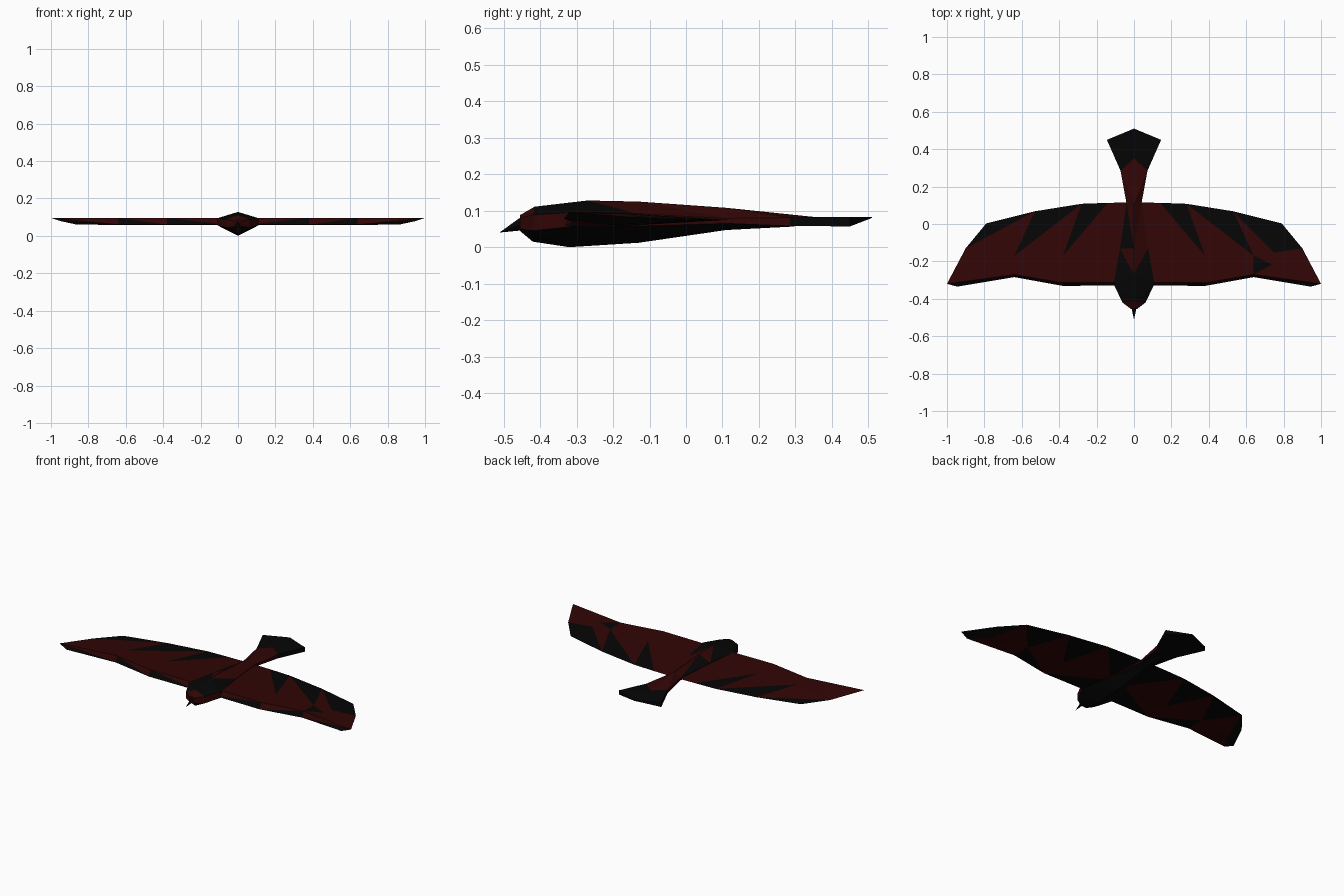
import bpy, bmesh

if "Cube" in bpy.data.objects:
    bpy.data.objects.remove(bpy.data.objects["Cube"])


def material(name, rgb):
    m = bpy.data.materials.new(name)
    m.diffuse_color = (*rgb, 1)
    m.use_nodes = True
    m.node_tree.nodes["Principled BSDF"].inputs["Base Color"].default_value = m.diffuse_color
    return m


BLACK, RED = 0, 1
MATS = [material("charcoal black", (0.0016, 0.0016, 0.0016)),
        material("dark red", (0.031, 0.0016, 0.0016))]


def build(name, points, faces):
    """Flat shaded mesh from a dict of points and (keys, colour) faces."""
    bm = bmesh.new()
    v = {k: bm.verts.new(p) for k, p in points.items()}
    for keys, colour in faces:
        f = bm.faces.new([v[k] for k in keys])
        f.material_index = colour
    bmesh.ops.recalc_face_normals(bm, faces=bm.faces)
    mesh = bpy.data.meshes.new(name)
    bm.to_mesh(mesh)
    bm.free()
    for m in MATS:
        mesh.materials.append(m)
    ob = bpy.data.objects.new(name, mesh)
    bpy.context.collection.objects.link(ob)
    return ob


# Wing points: T trailing edge, M middle, L leading edge; lower case is underneath
WING = {
    "T0": (.03, .115, .075), "N": (.14, .113, .075), "T1": (.28, .108, .075),
    "T2": (.53, .068, .075), "T3": (.79, .003, .076), "T4": (.90, -.13, .081),
    "M0": (.05, -.15, .088), "M1": (.38, -.17, .092), "M2": (.64, -.17, .092),
    "X": (.75, -.153, .087), "P": (.74, -.216, .092),
    "L0": (.05, -.312, .095), "L1": (.38, -.314, .096), "L2": (.64, -.27, .096),
    "L3": (1.0, -.32, .096),
    "m0": (.05, -.15, .059), "m1": (.38, -.17, .059), "m2": (.64, -.17, .059),
    "m3": (.86, -.20, .060),
    "l0": (.05, -.328, .060), "l1": (.38, -.331, .060), "l2": (.64, -.284, .060),
    "l3": (.945, -.335, .078),
}
# Upper feather wedges
TOP = """T0 N M1 M0 r/N T1 M1 k/T1 T2 M2 k/T1 M2 M1 r/T2 T3 T4 k/T2 X M2 r/
X T4 P r/M2 X P r/T4 L3 P r/P L3 L2 r/M0 M1 L1 L0 r/M1 M2 L2 L1 r/"""
PATCH_RIGHT = "T2 T4 X k/M2 P L2 k/"
PATCH_LEFT = "T2 T4 X r/M2 P L2 r/"
# Leading edge, tip and underside
UNDER = """L0 L1 l0 r/L1 l1 l0 k/L1 L2 l1 r/L2 l2 l1 k/L2 L3 l2 r/L3 l3 l2 k/
L3 l3 m3 k/L3 m3 T4 k/T0 N T1 m0 k/T1 m1 m0 r/T1 T2 m1 k/T2 m2 m1 r/T2 T3 m2 k/
T3 T4 m3 k/T3 m3 m2 r/m0 m1 l1 r/m0 l1 l0 k/m1 m2 l1 r/m2 l2 l1 k/m2 m3 l3 r/
m2 l3 l2 r/T0 m0 M0 k/M0 m0 l0 L0 k"""

for name, side, patch in (("right_wing", 1, PATCH_RIGHT), ("left_wing", -1, PATCH_LEFT)):
    faces = []
    for row in (TOP + patch + UNDER).split("/"):
        *keys, c = row.split()
        faces.append((keys, RED if c == "r" else BLACK))
    build(name, {k: (side * x, y, z) for k, (x, y, z) in WING.items()}, faces)

# Body and tail rings: y, half width, ridge y, ridge z, upper side z, lower side z, keel z
RINGS = [
    (-.455, .015, -.455, .088, .080, .050, .044),
    (-.420, .062, -.415, .111, .088, .045, .015),
    (-.320, .109, -.270, .128, .095, .056, .000),
    (-.130, .075, -.130, .125, .091, .058, .012),
    (.110, .040, .110, .108, .079, .065, .047),
    (.285, .072, .350, .083, .081, .058, .056),
    (.450, .145, .510, .083, .083, .057, .056),
]
pts = {}
for i, (y, w, ry, rz, hi, lo, kz) in enumerate(RINGS):
    pts[i, "top"] = (0, ry, rz)
    pts[i, "keel"] = (0, ry if i == 6 else y, .08 if i == 6 else kz)
    for s in (-1, 1):
        pts[i, "hi", s] = (s * w, y, hi)
        pts[i, "lo", s] = (s * w, y, lo)

faces = []
for i in range(len(RINGS) - 1):
    j = i + 1
    for s in (-1, 1):
        t, u, h, g = (i, "top"), (j, "top"), (i, "hi", s), (j, "hi", s)
        back = RED if i in (0, 3, 4) else BLACK
        # Red mantle starts as a point on the ridge, with one dark fleck on the left
        faces.append(((t, u, g), RED if i == 2 else back))
        faces.append(((t, g, h), BLACK if (i, s) == (3, -1) else back))
        # Red cheeks and rump sides, dark belly
        faces.append(((h, g, (j, "lo", s), (i, "lo", s)),
                      RED if i in (0, 1, 3, 4) else BLACK))
        faces.append((((i, "lo", s), (j, "lo", s), (j, "keel")), BLACK))
        faces.append((((i, "lo", s), (j, "keel"), (i, "keel")), RED if i == 0 else BLACK))
for i in (0, 6):
    for s in (-1, 1):
        faces.append((((i, "top"), (i, "hi", s), (i, "lo", s), (i, "keel")),
                      RED if i == 0 else BLACK))
build("body_and_tail", pts, faces)

# Beak
build("beak",
      {"a": (0, -.445, .088), "b": (.013, -.45, .062), "c": (0, -.45, .046),
       "d": (-.013, -.45, .062), "tip": (0, -.512, .040)},
      [(p, BLACK) for p in (("a", "b", "tip"), ("b", "c", "tip"), ("c", "d", "tip"),
                            ("d", "a", "tip"), ("a", "b", "c", "d"))])
